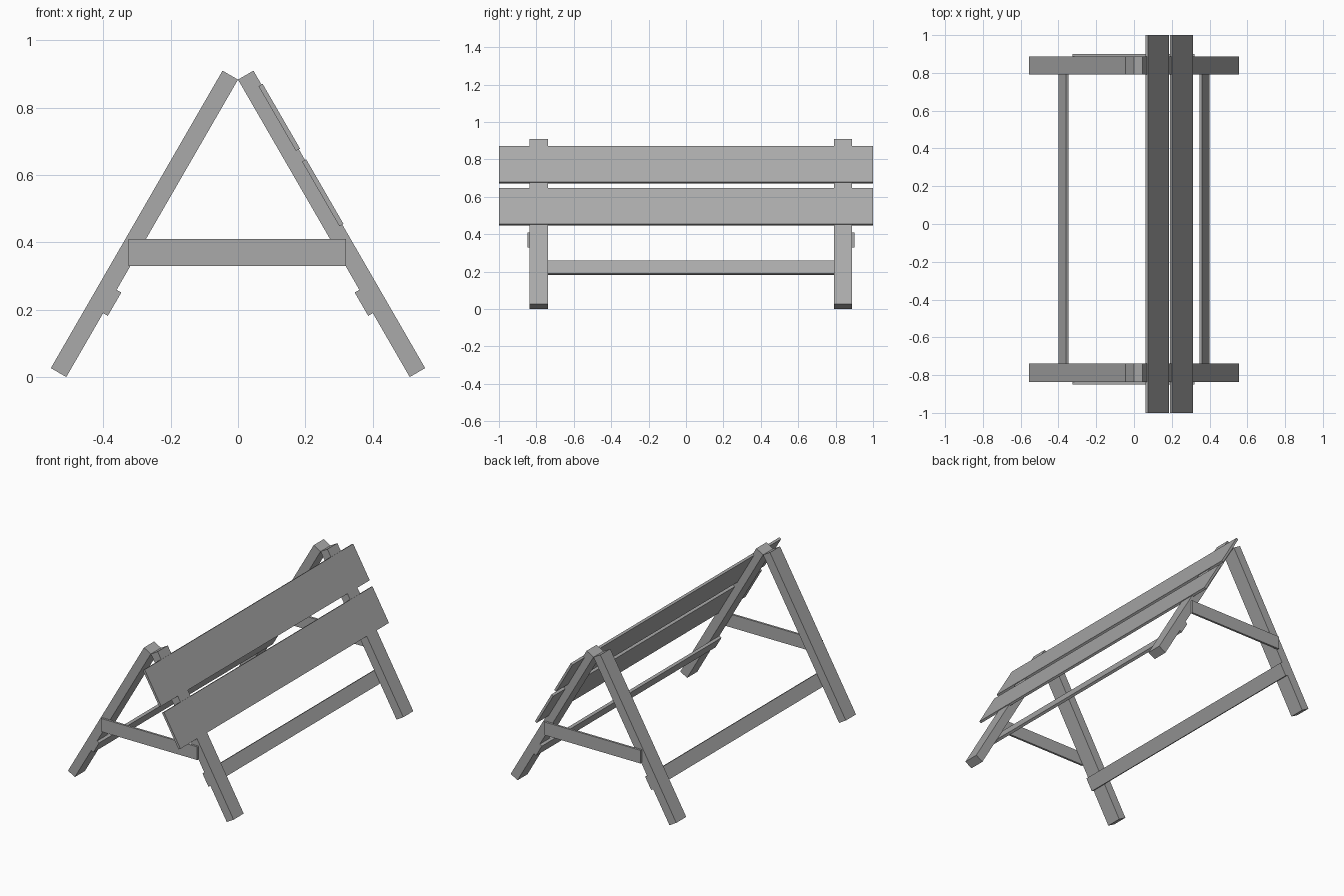
import bpy
import math
from mathutils import Vector, Matrix

cube = bpy.data.objects.get("Cube")
if cube:
    bpy.data.objects.remove(cube, do_unlink=True)

# Single weathered grey
grey = bpy.data.materials.new("weathered_grey")
grey.use_nodes = True
colour = (0.4, 0.4, 0.4, 1)
grey.diffuse_color = colour
grey.node_tree.nodes["Principled BSDF"].inputs["Base Color"].default_value = colour

TILT = math.radians(30)
ALONG = Vector((-math.sin(TILT), 0, math.cos(TILT)))    # up the right-hand slope
OUT = Vector((math.cos(TILT), 0, math.sin(TILT)))       # away from the slope
FOOT = Vector((0.51, 0, 0))                             # inner foot corner
LEG_W, LEG_L = 0.053, 1.02
FRAMES = {"front": (-0.836, -0.739), "back": (0.7915, 0.887)}


def beam(name, centre, size, tilt=0):
    """Square-edged timber, sized before it is tilted about y."""
    bpy.ops.mesh.primitive_cube_add(size=1)
    ob = bpy.context.object
    ob.name = name
    ob.data.transform(Matrix.Diagonal((*size, 1)))
    ob.location = centre
    ob.rotation_euler = (0, tilt, 0)
    ob.data.materials.append(grey)
    return ob


def sloped(name, side, along, out, y0, y1, thick, length):
    """Timber lying parallel to the legs; along/out locate its centre."""
    p = FOOT + ALONG * along + OUT * out
    beam(name, (side * p.x, (y0 + y1) / 2, p.z),
         (thick, y1 - y0, length), -side * TILT)


# A-frame legs and the low rails fixed inside them
y_front, y_back = FRAMES["front"][0], FRAMES["back"][1]
for label, side in (("left", 1), ("right", -1)):
    for end, (y0, y1) in FRAMES.items():
        sloped(f"{end}_{label}_leg", side, LEG_L / 2, LEG_W / 2, y0, y1, LEG_W, LEG_L)
    sloped(f"{label}_low_rail", side, 0.259, -0.008, y_front, y_back, 0.016, 0.08)

# Thin crossbars on the outer faces of the frames
for end, y in (("front", y_front - 0.006), ("back", y_back + 0.007)):
    beam(f"{end}_crossbar", (-0.002, y, 0.37), (0.645, 0.013, 0.08))

# Two wide boards let into the outer slope
for name, z in (("upper_board", 0.771), ("lower_board", 0.547)):
    out = LEG_W - 0.003
    along = (z - OUT.z * out) / ALONG.z
    sloped(name, 1, along, out, -1, 1, 0.014, 0.222)
